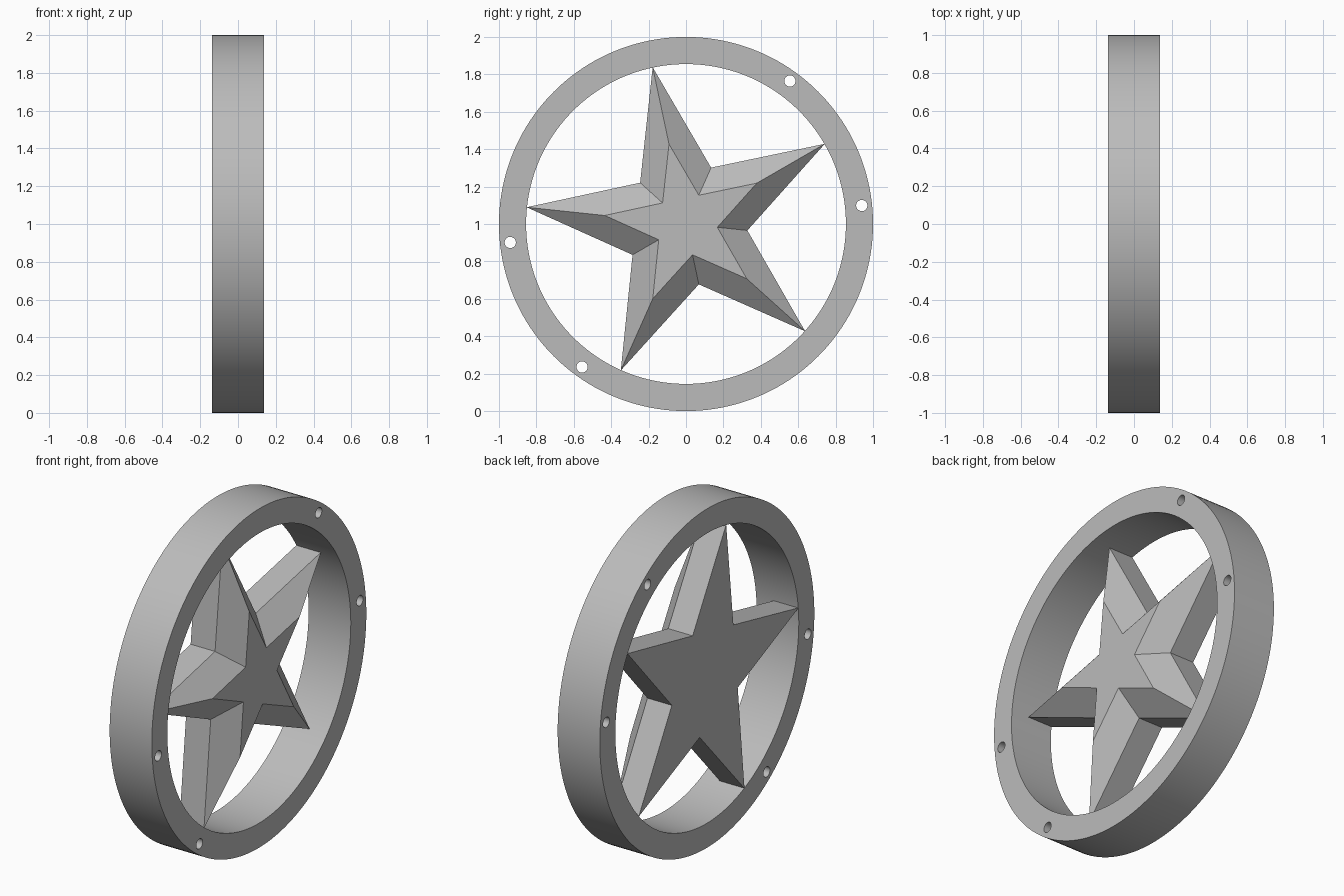
import bpy, bmesh
from math import cos, sin, pi, radians

HALF = 0.1375          # half thickness along x
INNER = 0.855          # inner radius of the ring

cube = bpy.data.objects.get("Cube")
if cube:
    bpy.data.objects.remove(cube, do_unlink=True)

grey = bpy.data.materials.new("plain_grey")
grey.use_nodes = True
colour = (0.5, 0.5, 0.5, 1)
grey.diffuse_color = colour
grey.node_tree.nodes["Principled BSDF"].inputs["Base Color"].default_value = colour


def polar(x, radius, angle):
    """Point on a circle around the x axis, centred at z = 1."""
    return (x, radius * cos(angle), 1 + radius * sin(angle))


def finish(name, bm):
    bmesh.ops.recalc_face_normals(bm, faces=bm.faces)
    mesh = bpy.data.meshes.new(name)
    bm.to_mesh(mesh)
    bm.free()
    mesh.materials.append(grey)
    obj = bpy.data.objects.new(name, mesh)
    bpy.context.collection.objects.link(obj)
    return obj


def bridge(bm, a, b):
    for i in range(len(a)):
        j = (i + 1) % len(a)
        bm.faces.new((a[i], a[j], b[j], b[i]))


# Ring: a rectangular section swept around the x axis
bm = bmesh.new()
steps = 160
section = [(HALF, 1), (HALF, INNER), (-HALF, INNER), (-HALF, 1)]
loops = [[bm.verts.new(polar(x, r, 2 * pi * i / steps)) for i in range(steps)]
         for x, r in section]
for k in range(4):
    bridge(bm, loops[k], loops[(k + 1) % 4])
ring = finish("outer_ring", bm)

# Bolt holes drilled through the ring
bm = bmesh.new()
for degrees in (6, 54, 186, 234):
    ends = [[bm.verts.new((x, p[1] + 0.03 * cos(2 * pi * i / 32), p[2] + 0.03 * sin(2 * pi * i / 32)))
             for i in range(32)]
            for x in (-0.3, 0.3) for p in [polar(x, 0.945, radians(degrees))]]
    bridge(bm, *ends)
    for end in ends:
        bm.faces.new(end)
drill = finish("hole_cutter", bm)
drill.hide_render = True

cut = ring.modifiers.new("bolt_holes", 'BOOLEAN')
cut.operation = 'DIFFERENCE'
cut.solver = 'EXACT'
cut.object = drill
bpy.ops.object.select_all(action='DESELECT')
bpy.context.view_layer.objects.active = ring
ring.select_set(True)
bpy.ops.object.modifier_apply(modifier=cut.name)
bpy.data.objects.remove(drill, do_unlink=True)
bpy.ops.object.shade_smooth_by_angle(angle=radians(30))

# Star: straight walls from the back, then a slope up to a smaller star
bm = bmesh.new()
layers = []
for x, scale in ((-HALF, 1), (0.022, 1), (HALF, 0.51)):
    layers.append([bm.verts.new(polar(x, scale * (0.33 if i % 2 else 0.857), radians(30 + 36 * i)))
                   for i in range(10)])
bridge(bm, layers[0], layers[1])
bridge(bm, layers[1], layers[2])
bm.faces.new(layers[0])
bm.faces.new(layers[2])
finish("star", bm)
